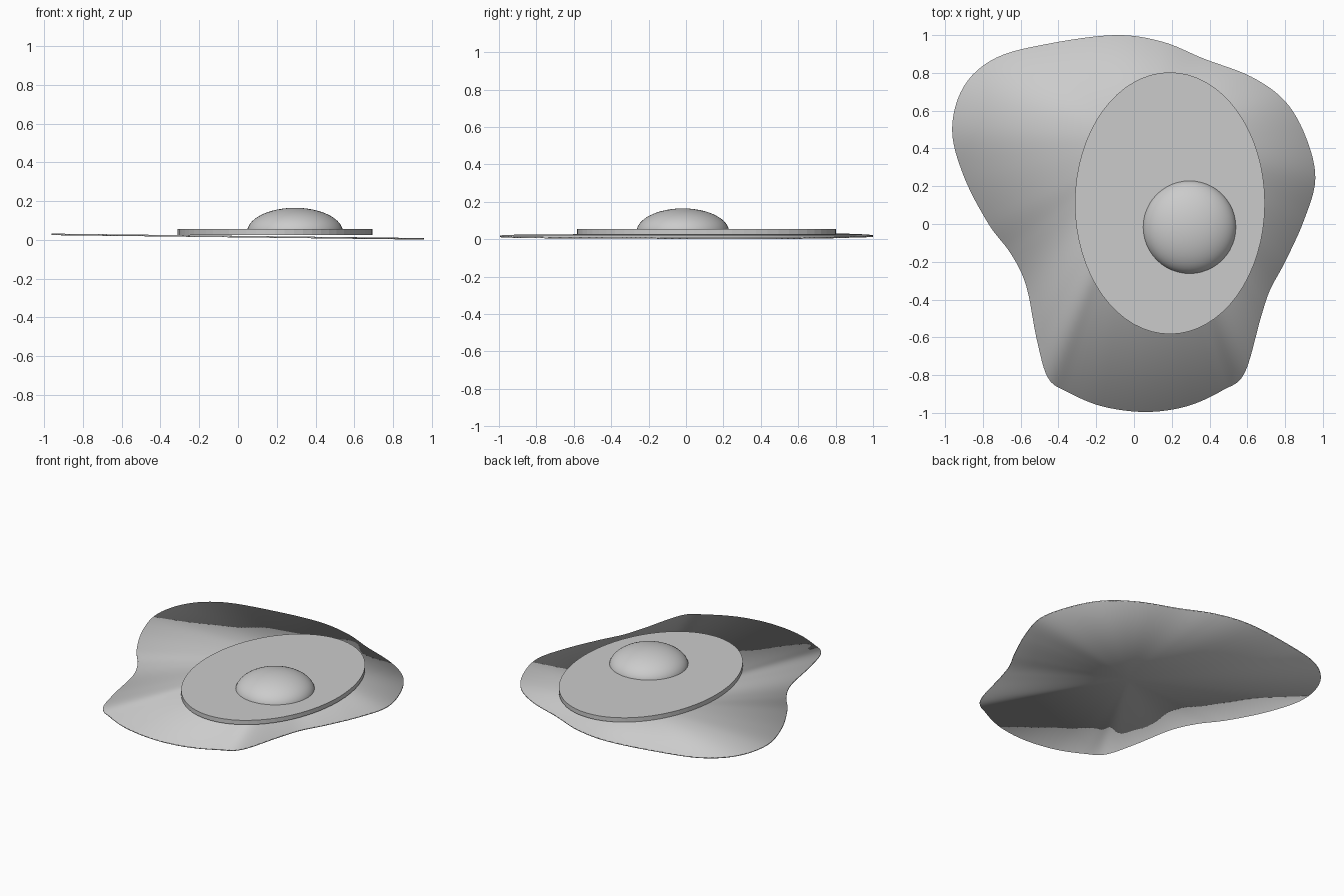
import bpy, bmesh, math
from mathutils import Vector, Matrix

cube = bpy.data.objects.get("Cube")
if cube:
    bpy.data.objects.remove(cube, do_unlink=True)

grey = bpy.data.materials.new("plain_grey")
grey.use_nodes = True
grey.diffuse_color = (0.6, 0.6, 0.6, 1)
grey.node_tree.nodes["Principled BSDF"].inputs["Base Color"].default_value = (0.6, 0.6, 0.6, 1)


def finish(bm, name, smooth):
    bmesh.ops.recalc_face_normals(bm, faces=bm.faces)
    for f in bm.faces:
        f.smooth = smooth
    mesh = bpy.data.meshes.new(name)
    bm.to_mesh(mesh)
    bm.free()
    mesh.materials.append(grey)
    obj = bpy.data.objects.new(name, mesh)
    bpy.context.collection.objects.link(obj)
    return obj


def closed_spline(points, steps):
    """Smooth closed loop passing through every point."""
    pts = [Vector(p) for p in points]
    n = len(pts)
    loop = []
    for i in range(n):
        a, b, c, d = (pts[(i + k) % n] for k in (-1, 0, 1, 2))
        for s in range(steps):
            t = s / steps
            loop.append(0.5 * (2 * b + (c - a) * t + (2 * a - 5 * b + 4 * c - d) * t**2
                               + (3 * b - a - 3 * c + d) * t**3))
    return loop


# Thin wavy base sheet: two fans joined by a narrow rim, softly shaded throughout
outline = closed_spline([
    (-.455, -.815), (-.515, -.61), (-.57, -.33), (-.65, -.16), (-.77, 0), (-.9, .25),
    (-.963, .5), (-.9, .73), (-.73, .88), (-.45, .955), (-.1, 1), (.15, .965),
    (.37, .875), (.62, .78), (.8, .65), (.91, .46), (.96, .24), (.9, .02),
    (.8, -.2), (.72, -.35), (.67, -.5), (.585, -.79), (.47, -.88), (.28, -.965),
    (.06, -.995), (-.17, -.965), (-.35, -.89)], 6)


def sheet_z(p, offset):
    return 0.0165 - 0.012 * p[0] + offset


bm = bmesh.new()
rings = []
for offset, centre in ((0.004, (0.07, 0.44)), (-0.004, (0.05, 0.0))):
    ring = [bm.verts.new((p.x, p.y, sheet_z(p, offset))) for p in outline]
    hub = bm.verts.new((*centre, sheet_z(centre, offset)))
    for i, v in enumerate(ring):
        bm.faces.new((hub, v, ring[(i + 1) % len(ring)]))
    rings.append(ring)
top, bottom = rings
for i in range(len(top)):
    j = (i + 1) % len(top)
    bm.faces.new((top[i], top[j], bottom[j], bottom[i]))
finish(bm, "wavy_base_sheet", True)

# Flat oval plate
bm = bmesh.new()
bmesh.ops.create_cone(bm, cap_ends=True, segments=64, radius1=1, radius2=1, depth=1,
                      matrix=Matrix.Translation((0.19, 0.11, 0.04))
                      @ Matrix.Diagonal((0.503, 0.693, 0.03, 1)))
finish(bm, "oval_plate", False)

# Low round dome
bm = bmesh.new()
bmesh.ops.create_uvsphere(bm, u_segments=48, v_segments=32, radius=1)
bmesh.ops.bisect_plane(bm, geom=bm.verts[:] + bm.edges[:] + bm.faces[:],
                       plane_co=(0, 0, 0), plane_no=(0, 0, 1), clear_inner=True)
bmesh.ops.transform(bm, verts=bm.verts, matrix=Matrix.Translation((0.294, -0.017, 0.038))
                    @ Matrix.Diagonal((0.248, 0.248, 0.127, 1)))
finish(bm, "round_dome", True)
